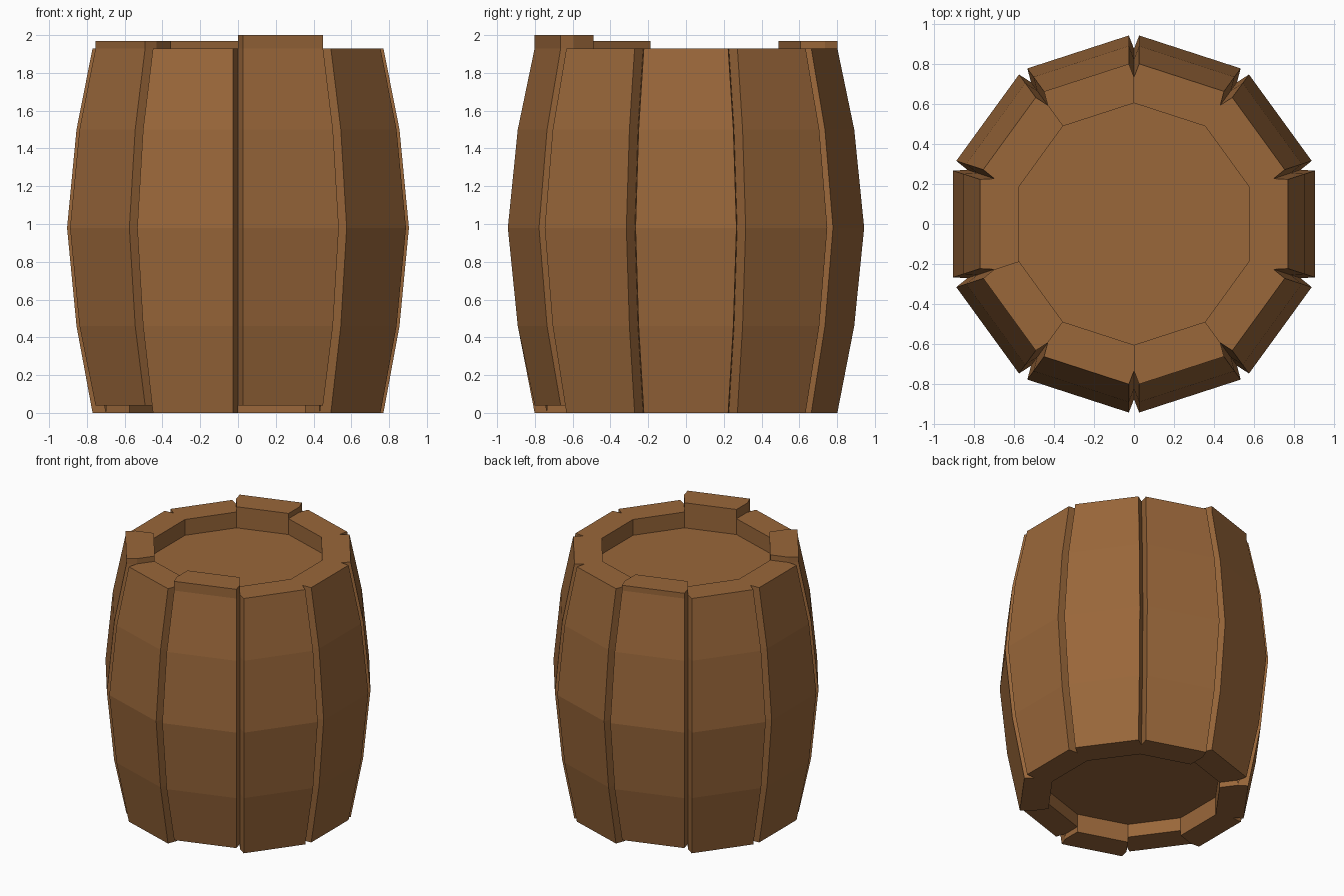
import bpy, bmesh
from math import cos, sin, tan, pi, radians

if "Cube" in bpy.data.objects:
    bpy.data.objects.remove(bpy.data.objects["Cube"])

N = 10
HALF = pi / N
GAP = 0.027            # half width of the groove between staves
GROOVE = 0.075         # groove depth
R_IN = 0.605           # inner rim corner radius
TOP, LIFT = 1.93, 0.04
LID_TOP, LID_BOTTOM = 1.81, 0.14
RAISED = {8: 2.0, 3: 1.97, 6: 1.97}   # staves that sit higher than the rest

wood = bpy.data.materials.new("wood")
wood.diffuse_color = (0.32, 0.135, 0.042, 1)
wood.use_nodes = True
wood.node_tree.nodes["Principled BSDF"].inputs["Base Color"].default_value = wood.diffuse_color


def section(apothem, angle):
    """Points around one stave: inner, groove, outer, outer, groove, inner."""
    w = apothem * tan(HALF) - GAP
    g = apothem / cos(HALF) - GROOVE
    right = [(R_IN * cos(HALF), R_IN * sin(HALF)),
             (g * cos(HALF), g * sin(HALF)), (apothem, w)]
    pts = [(x, -y) for x, y in right] + right[::-1]
    c, s = cos(angle), sin(angle)
    return [(x * c - y * s, x * s + y * c) for x, y in pts]


def make_object(name, bm):
    bmesh.ops.remove_doubles(bm, verts=bm.verts, dist=0.0001)
    me = bpy.data.meshes.new(name)
    bm.to_mesh(me)
    bm.free()
    me.materials.append(wood)
    ob = bpy.data.objects.new(name, me)
    bpy.context.collection.objects.link(ob)


def face(bm, pts):
    bm.faces.new([bm.verts.new(p) for p in pts])


# Bulging staves with V grooves, some slipped upward
bm = bmesh.new()
for i in range(N):
    ang = radians(36 * i)
    up = i in RAISED
    top = RAISED.get(i, TOP)
    low = LIFT if up else 0.0
    profile = [(low, 0.77), (0.46, 0.855), (0.98, 0.905), (1.5, 0.855), (TOP, 0.77)]
    if up:
        profile.append((top, 0.77))
    rings = [[(x, y, z) for x, y in section(a, ang)] for z, a in profile]
    for a, b in zip(rings, rings[1:]):
        for k in range(1, 4):
            face(bm, (a[k], a[k + 1], b[k + 1], b[k]))
    face(bm, rings[-1])
    face(bm, rings[0][::-1])

    def wall(k, z0, z1):
        p, q = rings[0][k][:2], rings[0][(k + 1) % 6][:2]
        face(bm, (p + (z0,), q + (z0,), q + (z1,), p + (z1,)))

    # inner rim walls above and below the lids
    wall(5, LID_TOP, top)
    wall(5, low, LID_BOTTOM)
    # exposed stave sides next to a neighbour at another height
    for k, j in ((0, (i - 1) % N), (4, (i + 1) % N)):
        if up:
            wall(k, TOP, top)
        elif j in RAISED:
            wall(k, 0.0, LIFT)
make_object("barrel_staves", bm)

# Recessed lids
for name, z, d in (("top_lid", LID_TOP, 1), ("bottom_lid", LID_BOTTOM, -1)):
    bm = bmesh.new()
    ring = [(R_IN * cos(HALF * (2 * i + 1)), R_IN * sin(HALF * (2 * i + 1)), z)
            for i in range(N)]
    face(bm, ring[::d])
    make_object(name, bm)
